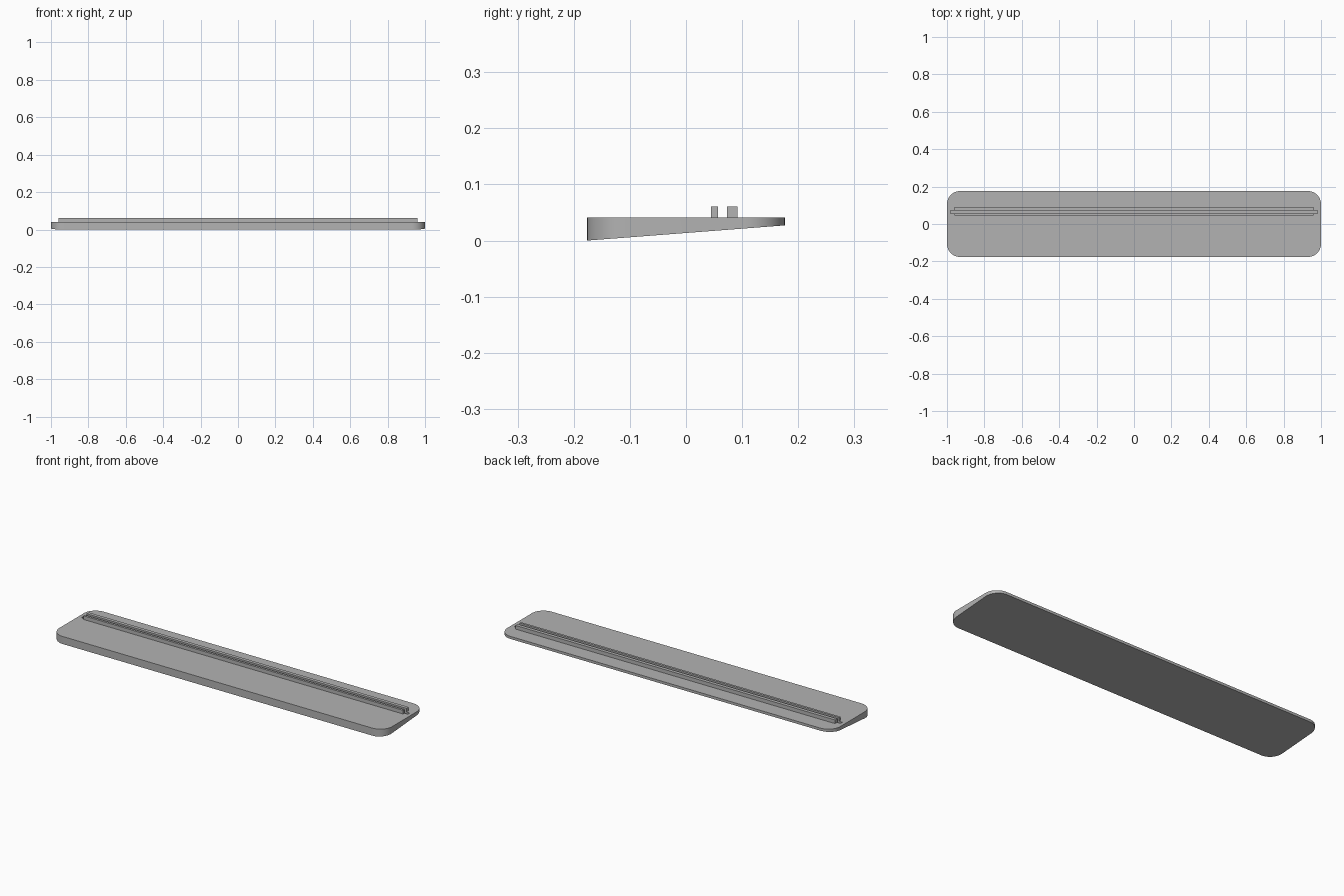
import bpy, bmesh

old = bpy.data.objects.get("Cube")
if old:
    bpy.data.objects.remove(old, do_unlink=True)

TOP = 0.041       # upper face of the plate
HALF_DEPTH = 0.176
BACK_RISE = 0.027  # underside height at the back edge

# Single grey material
grey = bpy.data.materials.new("grey")
grey.use_nodes = True
colour = (0.45, 0.45, 0.45, 1)
grey.diffuse_color = colour
grey.node_tree.nodes["Principled BSDF"].inputs["Base Color"].default_value = colour


def block(name, x, y0, y1, z0, z1, radius=0):
    """Box centred on x = 0, optionally with rounded vertical corners."""
    bm = bmesh.new()
    bmesh.ops.create_cube(bm, size=1)
    for v in bm.verts:
        v.co.x *= 2 * x
        v.co.y = y1 if v.co.y > 0 else y0
        v.co.z = z1 if v.co.z > 0 else z0
    if radius:
        upright = [e for e in bm.edges
                   if abs(e.verts[0].co.z - e.verts[1].co.z) > 0.001]
        bmesh.ops.bevel(bm, geom=upright, offset=radius, segments=12,
                        profile=0.5, affect='EDGES')
    mesh = bpy.data.meshes.new(name)
    bm.to_mesh(mesh)
    bm.free()
    mesh.materials.append(grey)
    obj = bpy.data.objects.new(name, mesh)
    bpy.context.collection.objects.link(obj)
    return obj


# Wedge plate: underside slopes up toward the back
plate = block("base_plate", 1, -HALF_DEPTH, HALF_DEPTH, 0, TOP, 0.07)
for v in plate.data.vertices:
    if v.co.z < TOP / 2:
        v.co.z = BACK_RISE * (v.co.y + HALF_DEPTH) / (2 * HALF_DEPTH)

# Groove between the rails
cutter = block("groove_cutter", 0.98, 0.0573, 0.0733, TOP - 0.01, TOP + 0.05)
cutter.hide_render = True
cut = plate.modifiers.new("groove", 'BOOLEAN')
cut.operation = 'DIFFERENCE'
cut.solver = 'EXACT'
cut.object = cutter
bpy.context.view_layer.objects.active = plate
plate.select_set(True)
bpy.ops.object.modifier_apply(modifier=cut.name)
bpy.data.objects.remove(cutter, do_unlink=True)
bpy.ops.object.shade_smooth_by_angle(angle=0.5)

# Two raised rails on either side of the groove
block("front_rail", 0.96, 0.045, 0.0573, TOP, 0.061)
block("back_rail", 0.96, 0.0733, 0.092, TOP, 0.061)
